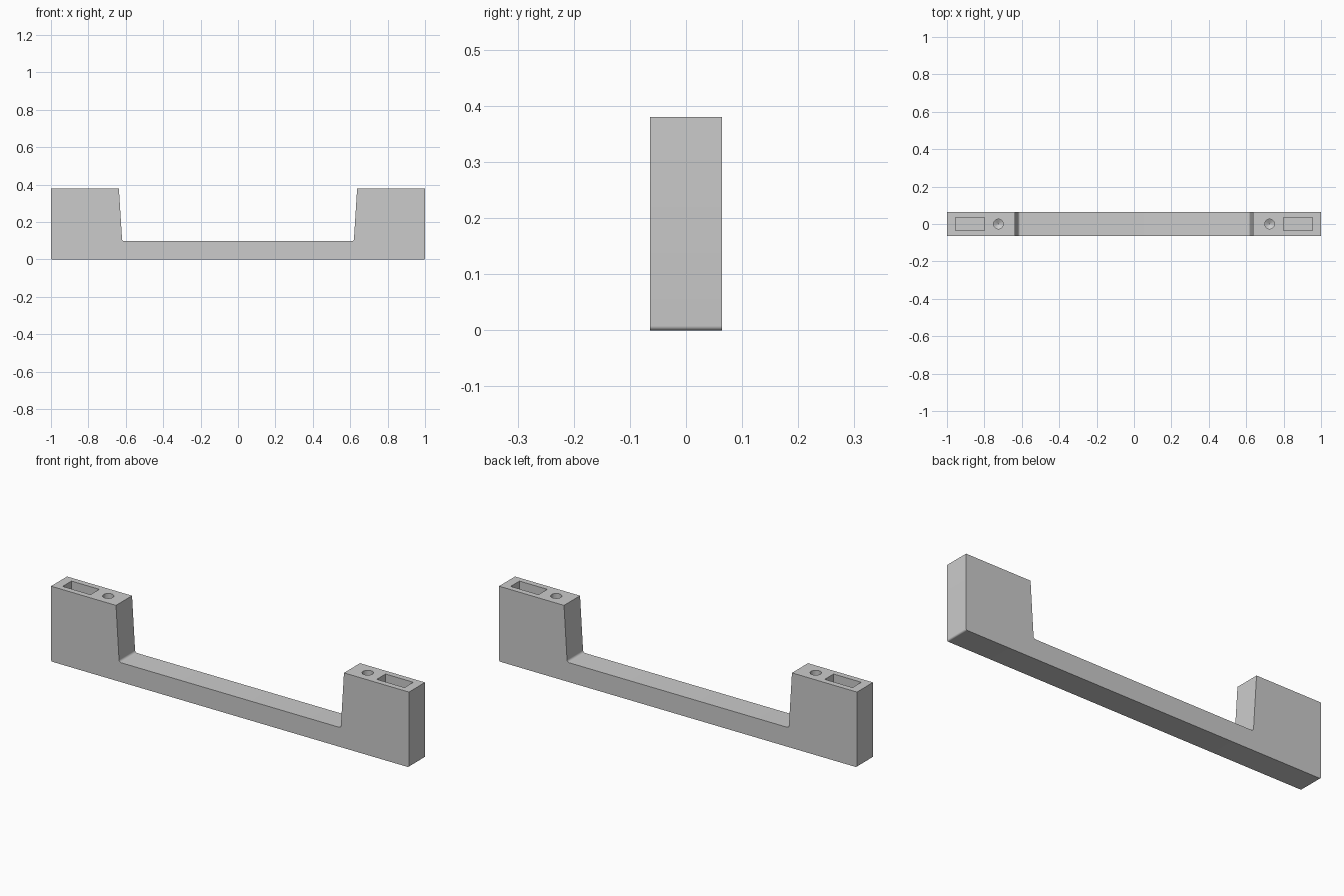
import bpy, bmesh, math

if "Cube" in bpy.data.objects:
    bpy.data.objects.remove(bpy.data.objects["Cube"])

HALF_DEPTH = 0.064
TOP = 0.38


def arc(cx, cz, r, a0, a1, n=6):
    return [(cx + r * math.cos(math.radians(a0 + (a1 - a0) * i / n)),
             cz + r * math.sin(math.radians(a0 + (a1 - a0) * i / n))) for i in range(n + 1)]


def finish(bm, name):
    bmesh.ops.recalc_face_normals(bm, faces=bm.faces)
    mesh = bpy.data.meshes.new(name)
    bm.to_mesh(mesh)
    bm.free()
    ob = bpy.data.objects.new(name, mesh)
    bpy.context.collection.objects.link(ob)
    return ob


# Handle body: mirrored side profile, extruded through the depth
right = (arc(0.992, 0.008, 0.008, -90, 0) + [(1.0, TOP), (0.637, TOP)]
         + arc(0.608, 0.11, 0.012, -4, -90))
profile = right + [(-x, z) for x, z in reversed(right)]
bm = bmesh.new()
face = bm.faces.new([bm.verts.new((x, -HALF_DEPTH, z)) for x, z in profile])
ext = bmesh.ops.extrude_face_region(bm, geom=[face])
bmesh.ops.translate(bm, vec=(0, 2 * HALF_DEPTH, 0),
                    verts=[v for v in ext["geom"] if isinstance(v, bmesh.types.BMVert)])
handle = finish(bm, "pull_handle")


def cut(cutter):
    cutter.hide_render = True
    cutter.hide_set(True)
    mod = handle.modifiers.new(cutter.name, "BOOLEAN")
    mod.object = cutter
    mod.operation = "DIFFERENCE"
    mod.solver = "EXACT"


def pocket_cutter(name, x, depth):
    bm = bmesh.new()
    bmesh.ops.create_cube(bm, size=1)
    for v in bm.verts:
        v.co = (x + v.co.x * 0.155, v.co.y * 0.07, TOP - depth if v.co.z < 0 else TOP + 0.05)
    return finish(bm, name)


def drill_cutter(name, x, depth, r=0.026, n=32):
    # Round hole with a conical drill point
    bm = bmesh.new()
    rings = [[bm.verts.new((x + r * math.cos(2 * math.pi * i / n),
                            r * math.sin(2 * math.pi * i / n), z)) for i in range(n)]
             for z in (TOP + 0.05, TOP - depth)]
    tip = bm.verts.new((x, 0, TOP - depth - 0.015))
    bm.faces.new(rings[0])
    for i in range(n):
        j = (i + 1) % n
        bm.faces.new((rings[0][i], rings[0][j], rings[1][j], rings[1][i]))
        bm.faces.new((rings[1][i], rings[1][j], tip))
    return finish(bm, name)


# Pocket and screw hole in the top of each foot
for side, s in (("left", -1), ("right", 1)):
    cut(pocket_cutter(side + "_pocket_cutter", s * 0.8775, 0.2))
    cut(drill_cutter(side + "_screw_hole_cutter", s * 0.725, 0.2))

bpy.ops.object.select_all(action="DESELECT")
bpy.context.view_layer.objects.active = handle
handle.select_set(True)
bpy.ops.object.shade_smooth_by_angle(angle=math.radians(30))
